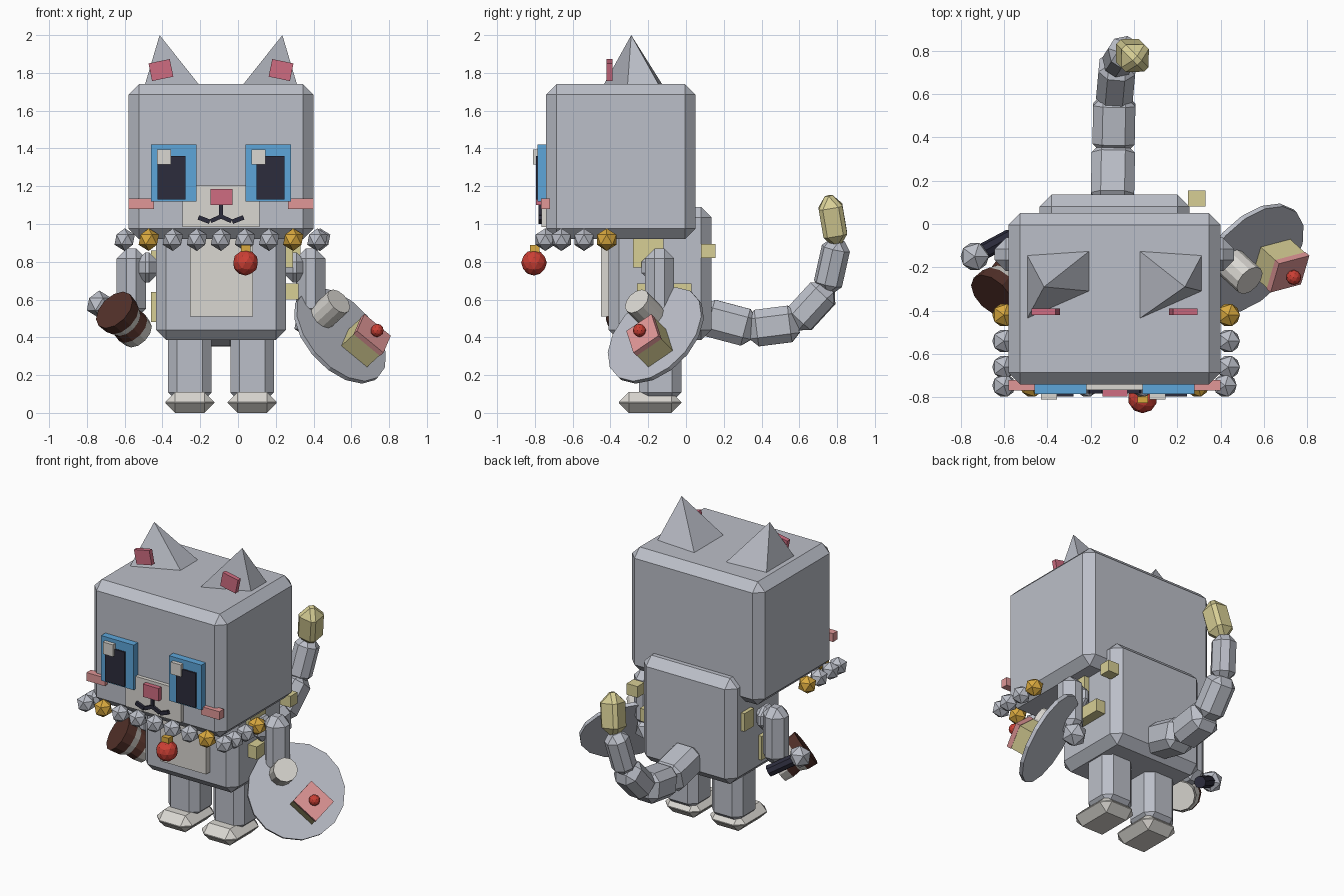
import bpy, bmesh
from mathutils import Vector, Matrix, Euler

if "Cube" in bpy.data.objects:
    bpy.data.objects.remove(bpy.data.objects["Cube"])

MATS = {}
for key, rgb in {
    "grey fur": (0.50, 0.52, 0.58), "off white": (0.70, 0.68, 0.64),
    "sky blue": (0.11, 0.38, 0.70), "dark navy": (0.025, 0.025, 0.045),
    "rose pink": (0.62, 0.15, 0.22), "soft pink": (0.75, 0.31, 0.31),
    "gold": (0.70, 0.40, 0.05), "red": (0.60, 0.05, 0.035),
    "pale yellow": (0.68, 0.62, 0.30), "brown": (0.085, 0.03, 0.022),
}.items():
    m = bpy.data.materials.new(key)
    m.use_nodes = True
    m.diffuse_color = (*rgb, 1)
    m.node_tree.nodes["Principled BSDF"].inputs["Base Color"].default_value = (*rgb, 1)
    MATS[key] = m

MID = -0.09  # symmetry plane of the character


def finish(name, mat, bm, matrix=Matrix()):
    bm.transform(matrix)
    bmesh.ops.recalc_face_normals(bm, faces=bm.faces)
    me = bpy.data.meshes.new(name)
    bm.to_mesh(me)
    bm.free()
    me.materials.append(MATS[mat])
    ob = bpy.data.objects.new(name, me)
    bpy.context.collection.objects.link(ob)
    return ob


def block(name, mat, centre, size, bevel=0, rot=Matrix()):
    """Box with single-step chamfers."""
    bm = bmesh.new()
    bmesh.ops.create_cube(bm, size=1)
    bmesh.ops.scale(bm, vec=size, verts=bm.verts)
    if bevel:
        bmesh.ops.bevel(bm, geom=bm.edges[:], offset=bevel, segments=1,
                        affect='EDGES', clamp_overlap=True)
    return finish(name, mat, bm, Matrix.Translation(centre) @ rot.to_4x4())


def span(name, mat, x, y, z, bevel=0):
    """Box given by its extents on each axis."""
    c = [(a + b) / 2 for a, b in (x, y, z)]
    return block(name, mat, c, [b - a for a, b in (x, y, z)], bevel)


def aim(a, b):
    return (Vector(b) - Vector(a)).to_track_quat('Z', 'Y').to_matrix()


def rod(name, mat, a, b, width, bevel):
    """Chamfered square bar between two points."""
    a, b = Vector(a), Vector(b)
    return block(name, mat, (a + b) / 2, (width, width, (b - a).length), bevel, aim(a, b))


def cylinder(name, mat, a, b, r1, r2, sides=12):
    a, b = Vector(a), Vector(b)
    bm = bmesh.new()
    bmesh.ops.create_cone(bm, cap_ends=True, segments=sides, radius1=r1, radius2=r2,
                          depth=(b - a).length)
    return finish(name, mat, bm, Matrix.Translation((a + b) / 2) @ aim(a, b).to_4x4())


def ball(name, mat, centre, r, subdiv=1):
    bm = bmesh.new()
    bmesh.ops.create_icosphere(bm, subdivisions=subdiv, radius=r)
    return finish(name, mat, bm, Matrix.Translation(centre))


# Head, body and belly
span("head", "grey fur", (-0.58, 0.40), (-0.74, 0.05), (0.92, 1.74), 0.055)
span("body", "grey fur", (-0.435, 0.255), (-0.41, 0.135), (0.385, 1.09), 0.055)
span("belly_patch", "off white", (-0.255, 0.08), (-0.45, -0.40), (0.51, 0.93))

# Face centre
span("muzzle", "off white", (-0.295, 0.115), (-0.765, -0.73), (0.985, 1.205))
span("nose", "rose pink", (-0.145, -0.03), (-0.795, -0.75), (1.10, 1.185))
span("mouth_middle", "dark navy", (-0.10, -0.08), (-0.78, -0.75), (1.03, 1.10))

for side, label in ((-1, "right"), (1, "left")):
    def X(d):
        return MID + side * d

    # Eyes: the pupils and highlights are placed from each eye's own centre
    ex = X(0.25)
    span(label + "_eye", "sky blue", (ex - 0.12, ex + 0.12), (-0.785, -0.73), (1.12, 1.42))
    px = ex + (-0.012 if side < 0 else 0.012)
    span(label + "_pupil", "dark navy", (px - 0.073, px + 0.073), (-0.795, -0.77), (1.13, 1.36))
    hx = ex - 0.052
    span(label + "_eye_highlight", "off white", (hx - 0.037, hx + 0.037), (-0.81, -0.78), (1.315, 1.395))
    # Mouth curve and cheeks
    rod(label + "_mouth_inner", "dark navy", (X(0.0), -0.77, 1.04), (X(0.055), -0.77, 1.015), 0.022, 0)
    rod(label + "_mouth_outer", "dark navy", (X(0.06), -0.77, 1.012), (X(0.12), -0.77, 1.035), 0.024, 0)
    span(label + "_cheek", "soft pink", sorted((X(0.355), X(0.49))), (-0.768, -0.72), (1.08, 1.135))

    # Ears: slanted pyramids leaning outwards
    bm = bmesh.new()
    base = [bm.verts.new((X(d), y, 1.73)) for d, y in
            ((0.11, -0.12), (0.405, -0.14), (0.405, -0.31 - 0.13 * (side < 0)),
             (0.11, -0.31 - 0.13 * (side > 0)))]
    tip = bm.verts.new((X(0.325), -0.29, 2.0))
    bm.faces.new(base)
    for i in range(4):
        bm.faces.new((base[i], base[(i + 1) % 4], tip))
    finish(label + "_ear", "grey fur", bm)
    block(label + "_inner_ear", "rose pink", (X(0.318), -0.405, 1.815), (0.115, 0.03, 0.095), 0,
          Euler((0, side * 0.2, 0)).to_matrix())

    # Legs and feet
    lx = X(0.165)
    span(label + "_leg", "grey fur", (lx - 0.115, lx + 0.115), (-0.25, -0.025), (0.06, 0.45), 0.048)
    span(label + "_foot", "off white", (lx - 0.13, lx + 0.13), (-0.355, -0.025), (0.0, 0.11), 0.052)

    # Shoulders and arms
    block(label + "_shoulder", "grey fur", (X(0.39), -0.16, 0.77), (0.12, 0.15, 0.16), 0.05)
    rod(label + "_arm", "grey fur", (X(0.475), -0.14, 0.87), (X(0.475), -0.14, 0.5), 0.155, 0.052)

ball("left_hand", "grey fur", (0.37, -0.12, 0.48), 0.08)
ball("right_hand", "grey fur", (-0.735, -0.15, 0.575), 0.073)

# Fur patches on the body sides
span("side_patch_upper", "pale yellow", (0.24, 0.29), (-0.28, -0.12), (0.77, 0.93))
span("side_patch_lower", "pale yellow", (0.24, 0.32), (-0.26, 0.03), (0.60, 0.685))
span("side_patch_back", "pale yellow", (0.25, 0.33), (0.08, 0.155), (0.82, 0.895))
span("side_patch_right", "pale yellow", (-0.46, -0.42), (-0.30, -0.14), (0.48, 0.64))
span("side_patch_right_back", "pale yellow", (-0.46, -0.42), (-0.06, 0.04), (0.74, 0.86))

# Bead collar along the front and both sides
for i in range(9):
    ball("front_bead", "gold" if i in (1, 7) else "grey fur",
         (-0.60 + i * 0.1275, -0.745, 0.917), 0.06)
for x in (-0.60, 0.435):
    for y in (-0.66, -0.54, -0.42):
        ball("side_bead", "gold" if y > -0.5 else "grey fur", (x, y, 0.917), 0.06)
ball("pendant", "red", (0.04, -0.805, 0.795), 0.068, 2)
span("pendant_cap", "gold", (0.015, 0.065), (-0.825, -0.775), (0.845, 0.89))

# Tail: chamfered links bending upwards
path = [(-0.10, 0.10, 0.51), (-0.095, 0.345, 0.445), (-0.09, 0.58, 0.475),
        (-0.075, 0.745, 0.655), (-0.04, 0.80, 0.90)]
for a, b, w in zip(path, path[1:], (0.2, 0.195, 0.17, 0.145)):
    ext = (Vector(b) - Vector(a)).normalized() * 0.015
    rod("tail_link", "grey fur", Vector(a) - ext, Vector(b) + ext, w, 0.045)
rod("tail_tip", "pale yellow", (-0.03, 0.80, 0.885), (0.015, 0.755, 1.15), 0.15, 0.06)

# Tilted tray with cup and cake, built in the tray's own frame
n = Vector((0.6, -0.55, 0.55)).normalized()
u = Vector((0.2, 0.8, 0.5))
u = (u - n * u.dot(n)).normalized()
v = n.cross(u)
frame = Matrix((u, v, n)).transposed()
tray = Vector((0.54, -0.16, 0.41))
cylinder("tray", "grey fur", tray - n * 0.012, tray + n * 0.012, 0.3, 0.3, 16)
cup = tray + Vector((-0.098, -0.017, 0.097))
cylinder("cup", "off white", cup, cup + n * 0.15, 0.075, 0.075)
cake = tray + Vector((0.088, 0.013, -0.073))
block("cake", "pale yellow", cake + n * 0.065, (0.16, 0.18, 0.11), 0, frame)
block("cake_icing", "soft pink", cake + n * 0.135, (0.165, 0.185, 0.03), 0, frame)
ball("cherry", "red", cake + n * 0.178, 0.035, 2)

# Mallet: tapered striped head on a dark handle
big, small = Vector((-0.655, -0.33, 0.545)), Vector((-0.53, -0.20, 0.42))
stops = (0, 0.3, 0.5, 0.75, 1)
radii = (0.118, 0.112, 0.092, 0.098, 0.09)
for i, colour in enumerate(("brown", "off white", "brown", "off white")):
    cylinder("mallet_band", colour, big.lerp(small, stops[i]), big.lerp(small, stops[i + 1]),
             radii[i], radii[i + 1])
cylinder("mallet_handle", "dark navy", (-0.72, -0.14, 0.565), (-0.57, -0.06, 0.47), 0.038, 0.038, 8)
